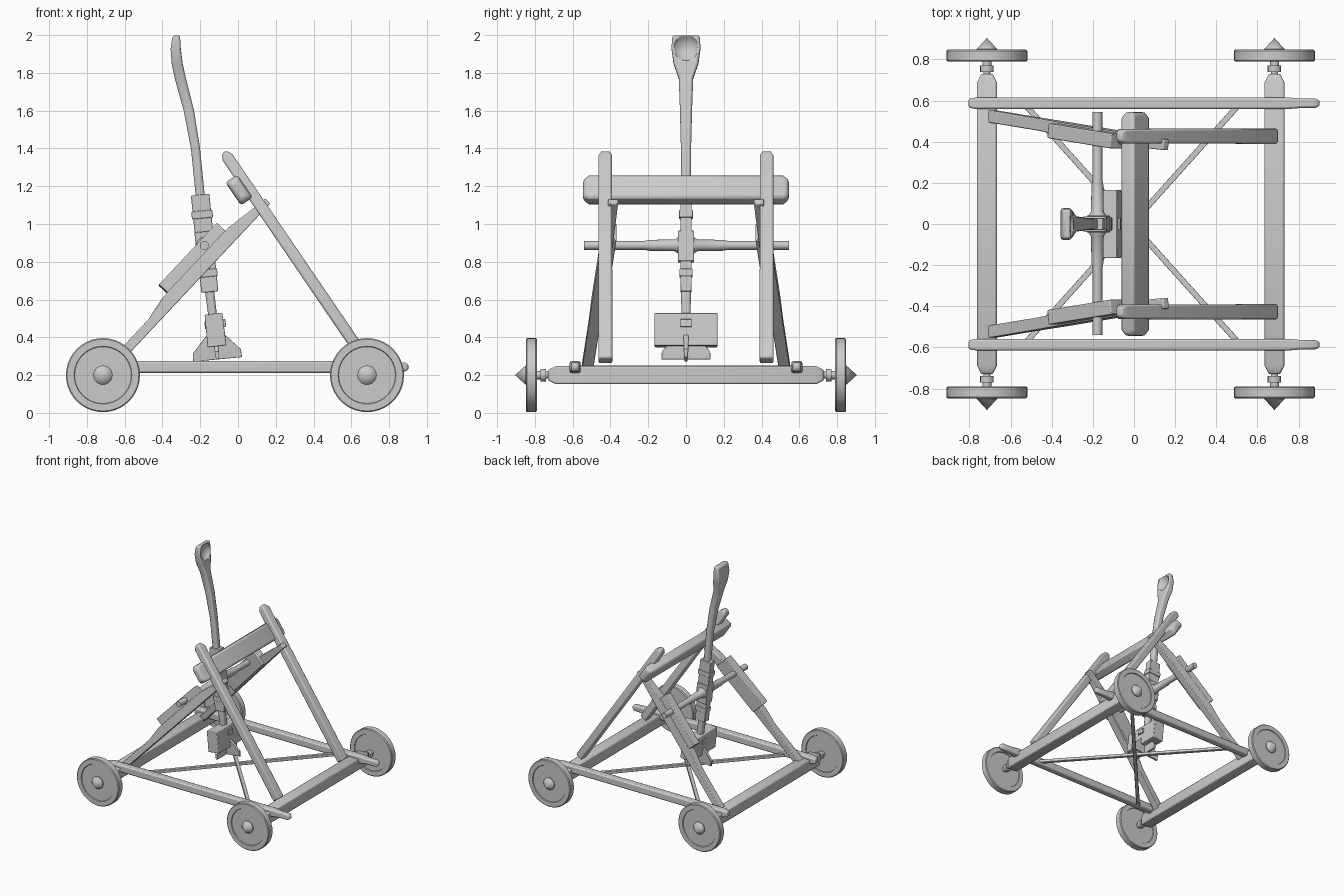
import bpy, bmesh, math
from mathutils import Vector as V

if "Cube" in bpy.data.objects:
    bpy.data.objects.remove(bpy.data.objects["Cube"])


def finish(name, bm, bevel=0.0, mirror=""):
    bmesh.ops.recalc_face_normals(bm, faces=bm.faces)
    me = bpy.data.meshes.new(name)
    bm.to_mesh(me)
    bm.free()
    ob = bpy.data.objects.new(name, me)
    bpy.context.collection.objects.link(ob)
    bpy.ops.object.select_all(action='DESELECT')
    ob.select_set(True)
    bpy.context.view_layer.objects.active = ob
    bpy.ops.object.shade_smooth_by_angle(angle=math.radians(35))
    if bevel:
        m = ob.modifiers.new("bevel", 'BEVEL')
        m.width, m.segments, m.limit_method = bevel, 2, 'ANGLE'
        m.angle_limit = math.radians(40)
    if mirror:
        m = ob.modifiers.new("mirror", 'MIRROR')
        m.use_axis = ["X" in mirror, "Y" in mirror, False]
    return ob


def frame(p, q, ref):
    d = (V(q) - V(p)).normalized()
    u = (V(ref) - d * d.dot(V(ref))).normalized()
    return d, u, d.cross(u)


def loft(name, rings, ref=(0, 1, 0), bevel=0.008, mirror=""):
    """Rectangular sections: (centre, half width along ref, half depth)."""
    d, u, v = frame(rings[0][0], rings[-1][0], ref)
    bm = bmesh.new()
    loops = [[bm.verts.new(V(c) + u * a * i + v * b * j)
              for i, j in ((-1, -1), (1, -1), (1, 1), (-1, 1))] for c, a, b in rings]
    for l, m in zip(loops, loops[1:]):
        for i in range(4):
            k = (i + 1) % 4
            bm.faces.new((l[i], l[k], m[k], m[i]))
    bm.faces.new(loops[0])
    bm.faces.new(loops[-1])
    return finish(name, bm, bevel, mirror)


def lathe(name, x, z, profile, mirror="", n=32):
    """Turn (y, radius) points about the line through (x, z) along y."""
    bm = bmesh.new()
    loops = []
    for y, r in profile:
        if r == 0:
            loops.append([bm.verts.new((x, y, z))] * n)
        else:
            loops.append([bm.verts.new((x + r * math.cos(2 * math.pi * i / n), y,
                                        z + r * math.sin(2 * math.pi * i / n))) for i in range(n)])
    for a, b in zip(loops, loops[1:]):
        for i in range(n):
            k = (i + 1) % n
            bm.faces.new(list(dict.fromkeys((a[i], a[k], b[k], b[i]))))
    for l in (loops[0], loops[-1]):
        if l[0] != l[1]:
            bm.faces.new(l)
    return finish(name, bm, 0, mirror)


# Axle beams, stubs and wheels
for tag, x in (("rear", -0.715), ("front", 0.683)):
    loft(tag + "_axle_beam", [((x, -.73, .2), .028, .028), ((x, -.69, .2), .048, .048),
                              ((x, .69, .2), .048, .048), ((x, .73, .2), .028, .028)], ref=(0, 0, 1))
    lathe(tag + "_axle_stub", x, .2, [(.7, .018), (.74, .018), (.74, .033), (.77, .033),
                                      (.77, .022), (.80, .022)], "Y", 16)
    lathe(tag + "_wheel", x, .2, [(.797, 0), (.797, .15), (.79, .153), (.79, .19), (.796, .196),
                                  (.842, .196), (.848, .19), (.848, .153), (.842, .15), (.842, 0)], "Y", 40)
    lathe(tag + "_hub", x, .2, [(.84, .05), (.85, .05), (.905, 0)], "Y", 24)

# Side rails
loft("side_rail", [((-.805, .587, .243), .022, .022), ((-.76, .587, .243), .029, .031),
                   ((.74, .587, .243), .029, .031), ((.80, .587, .243), .024, .025),
                   ((.885, .587, .243), .022, .024), ((.903, .587, .243), .013, .014)], mirror="Y", bevel=.01)

# Crossed tie rods between the rails
for i, s in enumerate((1, -1)):
    z = .24 - .015 * i
    loft(f"tie_rod_{i}", [((-.53, .58 * s, z), .014, .012), ((.51, -.58 * s, z), .014, .012)],
         ref=(0, 1, 0), bevel=.003)

# Slanted front legs with rounded tops
leg = V((.564, 0, -.826))
top = V((-.072, .427, 1.377))
loft("front_leg", [(top - leg * .004, .022, .014), (top + leg * .03, .036, .031),
                   (V((.678, .427, .277)), .037, .031)], mirror="Y", bevel=.01)

# Stop beam across the legs
bc = V((.006, 0, 1.18))
loft("stop_beam", [(bc + V((0, y, 0)), a, b) for y, a, b in
                   ((-.545, .055, .024), (-.515, .073, .038), (.515, .073, .038), (.545, .055, .024))],
     ref=leg, bevel=.014)

# Braces: straight lower edge, thicker in the middle
p, q = V((-.7, .525, .22)), V((.15, .385, 1.125))
d, u, n = frame(p, q, (0, 1, 0))
base = p - n * .026
loft("brace", [(base + d * s + n * h / 2, w, h / 2) for s, h, w in
               ((0, .05, .03), (.36, .05, .03), (.5, .074, .031), (1.0, .074, .031), (1.25, .036, .026))],
     mirror="Y", bevel=.005)
off = base + n * .0725 - u * .012
loft("bearing_block", [(off + d * .53, .036, .063), (off + d * .98, .036, .063)], mirror="Y", bevel=.005)

# Pivot shaft
lathe("pivot_shaft", -.178, .887, [(-.54, .024), (-.22, .024), (-.19, .029), (-.06, .031), (-.035, .048),
                                   (.035, .048), (.06, .031), (.19, .029), (.22, .024), (.545, .024)], n=16)

# Throwing arm ending in a spoon
arm = loft("throwing_arm", [((x, 0, z), a, b) for x, z, a, b in (
    (-.115, .36, .022, .022), (-.15, .64, .026, .024), (-.178, .9, .028, .026), (-.2, 1.15, .026, .024),
    (-.225, 1.4, .027, .024), (-.26, 1.6, .032, .027), (-.305, 1.77, .038, .029),
    (-.322, 1.85, .066, .029), (-.33, 1.93, .077, .027), (-.327, 1.998, .072, .02))], bevel=.012)
bm = bmesh.new()
bmesh.ops.create_uvsphere(bm, u_segments=32, v_segments=20, radius=.085)
cutter = finish("bowl_cutter", bm)
cutter.location = (-.249, 0, 1.937)
cutter.hide_render = True
bpy.context.view_layer.update()
cut = arm.modifiers.new("bowl", 'BOOLEAN')
cut.operation, cut.object, cut.solver = 'DIFFERENCE', cutter, 'EXACT'
bpy.context.view_layer.objects.active = arm
for m in [m.name for m in arm.modifiers]:
    bpy.ops.object.modifier_apply(modifier=m)
bpy.data.objects.remove(cutter)


# Sleeve, binding bands and centre boss along the arm
def on_arm(z):
    return V((-.2 + (1.15 - z) * .1, 0, z))


for name, z0, z1, a, b in (("upper_sleeve", .93, 1.155, .03, .049), ("upper_band", 1.03, 1.07, .036, .056),
                           ("centre_boss", .80, .96, .042, .05), ("lower_sleeve", .64, .83, .03, .045),
                           ("lower_band", .72, .76, .034, .05)):
    loft(name, [(on_arm(z0), a, b), (on_arm(z1), a, b)], bevel=.004)

# Counterweight with crossed fins beneath
loft("counterweight", [((-.111, 0, .352), .166, .05), ((-.130, 0, .525), .166, .047)], bevel=.005)
loft("counterweight_strap", [((-.118, 0, .45), .03, .056), ((-.123, 0, .49), .03, .056)], bevel=.003)
for name, ref in (("fin_lengthwise", (1, 0, 0)), ("fin_crosswise", (0, 1, 0))):
    loft(name, [((-.108, 0, .283), .13, .008), ((-.112, 0, .325), .128, .012),
                ((-.12, 0, .41), .05, .014)], ref=ref, bevel=.002)
